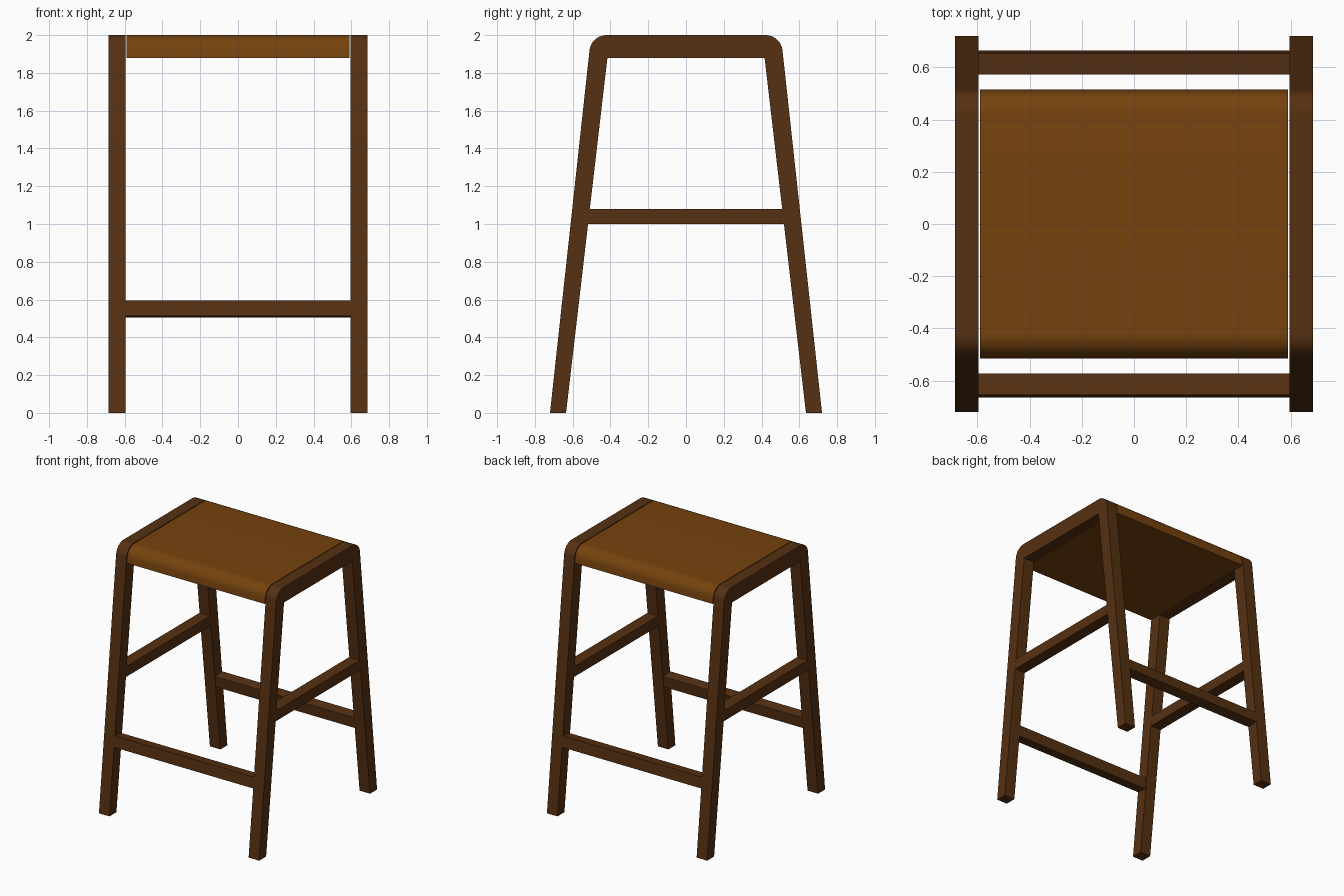
import bpy, bmesh, math

if "Cube" in bpy.data.objects:
    bpy.data.objects.remove(bpy.data.objects["Cube"])

SLOPE = 0.109           # inward lean of the legs
TILT = math.atan(SLOPE)
TOP, RAIL_BOTTOM, R = 2.0, 1.88, 0.09


def material(name, rgb):
    m = bpy.data.materials.new(name)
    m.diffuse_color = (*rgb, 1)
    m.use_nodes = True
    m.node_tree.nodes["Principled BSDF"].inputs["Base Color"].default_value = m.diffuse_color
    return m


dark_wood = material("dark wood", (0.093, 0.030, 0.006))
tan_seat = material("tan seat", (0.180, 0.055, 0.0042))


def extrude_x(name, profile, x0, x1, mat):
    """Closed (y, z) profile extruded along x."""
    bm = bmesh.new()
    face = bm.faces.new([bm.verts.new((x0, y, z)) for y, z in profile])
    res = bmesh.ops.extrude_face_region(bm, geom=[face])
    verts = [g for g in res["geom"] if isinstance(g, bmesh.types.BMVert)]
    bmesh.ops.translate(bm, verts=verts, vec=(x1 - x0, 0, 0))
    bmesh.ops.recalc_face_normals(bm, faces=bm.faces)
    me = bpy.data.meshes.new(name)
    bm.to_mesh(me)
    bm.free()
    me.materials.append(mat)
    ob = bpy.data.objects.new(name, me)
    bpy.context.collection.objects.link(ob)
    bpy.ops.object.select_all(action='DESELECT')
    ob.select_set(True)
    bpy.context.view_layer.objects.active = ob
    bpy.ops.object.shade_smooth_by_angle(angle=math.radians(30))
    return ob


def outer(z):
    return 0.72 - SLOPE * z


# Rounded shoulder shared by the legs and the seat
zc = TOP - R
start_z = zc + R * math.sin(TILT)
yc = outer(start_z) - R * math.cos(TILT)
arc = []
for i in range(13):
    a = TILT + (math.pi / 2 - TILT) * i / 12
    arc.append((yc + R * math.cos(a), zc + R * math.sin(a)))

leg = [(0.635, 0), (0.72, 0)] + arc + [(0.402, TOP)]
half_seat = [(outer(RAIL_BOTTOM), RAIL_BOTTOM)] + arc
seat = half_seat + [(-y, z) for y, z in reversed(half_seat)]
rail = [(-0.416, RAIL_BOTTOM), (0.416, RAIL_BOTTOM), (0.402, TOP), (-0.402, TOP)]
side_bar = [(-0.518, 1.0), (0.518, 1.0), (0.509, 1.08), (-0.509, 1.08)]

# Side frames: legs, top rail and stretcher
for side, x0, x1 in (("left", -0.685, -0.595), ("right", 0.595, 0.685)):
    for end, s in (("front", -1), ("back", 1)):
        extrude_x(f"{end}_{side}_leg", [(s * y, z) for y, z in leg], x0, x1, dark_wood)
    extrude_x(f"{side}_top_rail", rail, x0, x1, dark_wood)
    extrude_x(f"{side}_stretcher", side_bar, x0, x1, dark_wood)

# Front and back stretchers, tilted with the legs
h = 0.042
c, sn = math.cos(TILT), math.sin(TILT)
for end, s in (("front", -1), ("back", 1)):
    prof = [(s * (0.618 + u * c - v * sn), 0.55 + u * sn + v * c)
            for u, v in ((-h, -h), (h, -h), (h, h), (-h, h))]
    extrude_x(f"{end}_stretcher", prof, -0.597, 0.597, dark_wood)

# Seat, with a thin gap to the side frames
extrude_x("seat", seat, -0.589, 0.589, tan_seat)
